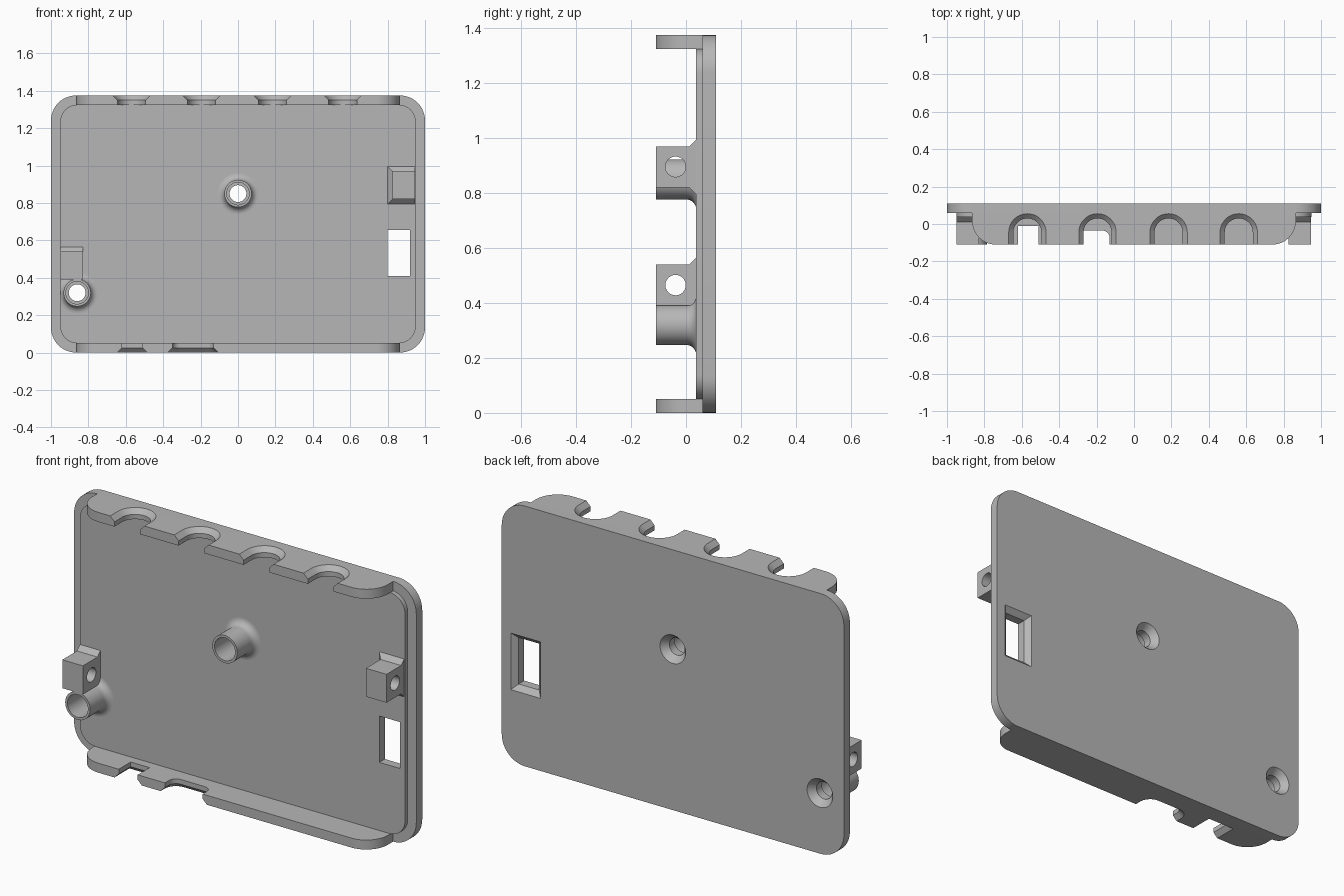
import bpy, bmesh, math

cube = bpy.data.objects.get("Cube")
if cube:
    bpy.data.objects.remove(cube, do_unlink=True)

grey = bpy.data.materials.new("plain_grey")
grey.use_nodes = True
grey.diffuse_color = (0.47, 0.47, 0.47, 1)
grey.node_tree.nodes["Principled BSDF"].inputs["Base Color"].default_value = grey.diffuse_color


def rounded(a0, a1, b0, b1, r=0.0, r_high=None, seg=12):
    """Rounded rectangle; r_high overrides the radius at the b1 side."""
    r_high = r if r_high is None else r_high
    corners = [(a1, b1, r_high, 0), (a0, b1, r_high, 1), (a0, b0, r, 2), (a1, b0, r, 3)]
    pts = []
    for a, b, rad, quarter in corners:
        ca = a - rad if a == a1 else a + rad
        cb = b - rad if b == b1 else b + rad
        for i in range(seg + 1):
            t = (quarter + i / seg) * math.pi / 2
            pts.append((ca + rad * math.cos(t), cb + rad * math.sin(t)))
    return pts


def circle(a, b, r, n=48):
    return [(a + r * math.cos(2 * math.pi * i / n), b + r * math.sin(2 * math.pi * i / n))
            for i in range(n)]


def loft(name, axis, sections):
    """Solid through (level, outline) sections stacked along an axis."""
    place = {"x": lambda l, a, b: (l, a, b),
             "y": lambda l, a, b: (a, l, b),
             "z": lambda l, a, b: (a, b, l)}[axis]
    bm = bmesh.new()
    rings = [[bm.verts.new(place(level, a, b)) for a, b in pts] for level, pts in sections]
    n = len(rings[0])
    for low, high in zip(rings, rings[1:]):
        for i in range(n):
            j = (i + 1) % n
            bm.faces.new((low[i], low[j], high[j], high[i]))
    bm.faces.new(rings[0])
    bm.faces.new(rings[-1])
    bmesh.ops.remove_doubles(bm, verts=bm.verts, dist=1e-5)
    bmesh.ops.recalc_face_normals(bm, faces=bm.faces)
    mesh = bpy.data.meshes.new(name)
    bm.to_mesh(mesh)
    bm.free()
    mesh.materials.append(grey)
    ob = bpy.data.objects.new(name, mesh)
    bpy.context.collection.objects.link(ob)
    return ob


def cut(targets, cutter):
    cutter.hide_render = True
    for ob in targets:
        mod = ob.modifiers.new("cut", "BOOLEAN")
        mod.operation = "DIFFERENCE"
        mod.solver = "EXACT"
        mod.object = cutter
        bpy.context.view_layer.objects.active = ob
        bpy.ops.object.modifier_apply(modifier=mod.name)
    bpy.data.objects.remove(cutter, do_unlink=True)


HEIGHT, THICK = 1.375, 0.05
FRONT, FLOOR, STEP, BACK = -0.11, 0.037, 0.06, 0.11

# Back plate with a raised inner floor
outer = rounded(-1, 1, 0, HEIGHT, 0.135)
inner = rounded(-0.95, 0.95, THICK, HEIGHT - THICK, 0.09)
plate = loft("back_plate", "y", [(BACK, outer), (STEP, outer), (STEP, inner), (FLOOR, inner)])

# Rectangular window, flared at the back
def window(d):
    return rounded(0.8 - d, 0.92 + d, 0.41 - d, 0.655 + d)

cut([plate], loft("window_cutter", "y", [(0, window(0)), (0.083, window(0)),
                                         (BACK, window(0.027)), (0.12, window(0.037))]))

# Top and bottom walls
wall_outline = rounded(-0.865, 0.865, FRONT, STEP, 0.125, 0)
top_wall = loft("top_wall", "z", [(HEIGHT - THICK, wall_outline), (HEIGHT, wall_outline)])
bottom_wall = loft("bottom_wall", "z", [(0, wall_outline), (THICK, wall_outline)])


def notch(wall, x0, x1, depth, r, inside, outside):
    """Open notch with a chamfer towards the outer face."""
    way = 1 if outside > inside else -1
    c = 0.025
    levels = [(inside - way * c, 0), (outside - way * c, 0), (outside, c), (outside + way * c, 2 * c)]
    cut([wall], loft("notch_cutter", "z", [
        (z, rounded(x0 - d, x1 + d, -0.4, depth + d, 0, r + d if r else 0)) for z, d in levels]))


for x in (-0.57, -0.195, 0.185, 0.56):
    notch(top_wall, x - 0.075, x + 0.075, 0.03, 0.075, HEIGHT - THICK, HEIGHT)
notch(bottom_wall, -0.62, -0.51, -0.01, 0, THICK, 0)
notch(bottom_wall, -0.35, -0.13, -0.035, 0.04, THICK, 0)

# Screw posts with filleted feet and countersunk stepped holes
posts = []
for name, x, z in (("centre_post", 0, 0.85), ("corner_post", -0.86, 0.32)):
    f = 0.036
    sections = [(FRONT, circle(x, z, 0.073))]
    for i in range(9):
        t = i / 8 * math.pi / 2
        sections.append((FLOOR - f + f * math.sin(t), circle(x, z, 0.073 + f * (1 - math.cos(t)))))
    post = loft(name, "y", sections)
    hole = [(-0.2, 0.06), (0.03, 0.06), (0.03, 0.045), (0.075, 0.045), (BACK, 0.075), (0.13, 0.092)]
    cut([plate, post], loft("hole_cutter", "y", [(y, circle(x, z, r)) for y, r in hole]))
    posts.append(post)
cut([posts[1]], loft("trim_cutter", "y", [(y, rounded(-1.2, -0.95, 0, 0.6)) for y in (-0.2, 0.2)]))

# Side lugs with a flared foot and a cross hole
def lug(name, x0, x1, z0, z1, flare_x, flare_low, hole_z):
    body = rounded(x0, x1, z0, z1)
    foot = rounded(x0 - flare_x, x1, z0 - flare_low, z1 + 0.025)
    ob = loft(name, "y", [(FRONT, body), (0.012, body), (FLOOR, foot)])
    cut([ob], loft("lug_cutter", "x", [(x, circle(-0.038, hole_z, 0.037)) for x in (x0 - 0.1, x1 + 0.1)]))
    return ob


lugs = [lug("left_lug", 0.825, 0.945, 0.82, 0.97, 0.025, 0.025, 0.896),
        lug("right_lug", -0.95, -0.83, 0.39, 0.54, 0, 0, 0.465)]

# Smooth the round surfaces, keep edges sharp
bpy.ops.object.select_all(action="DESELECT")
for ob in [plate, top_wall, bottom_wall] + posts + lugs:
    ob.select_set(True)
    bpy.context.view_layer.objects.active = ob
bpy.ops.object.shade_smooth_by_angle(angle=math.radians(30))
